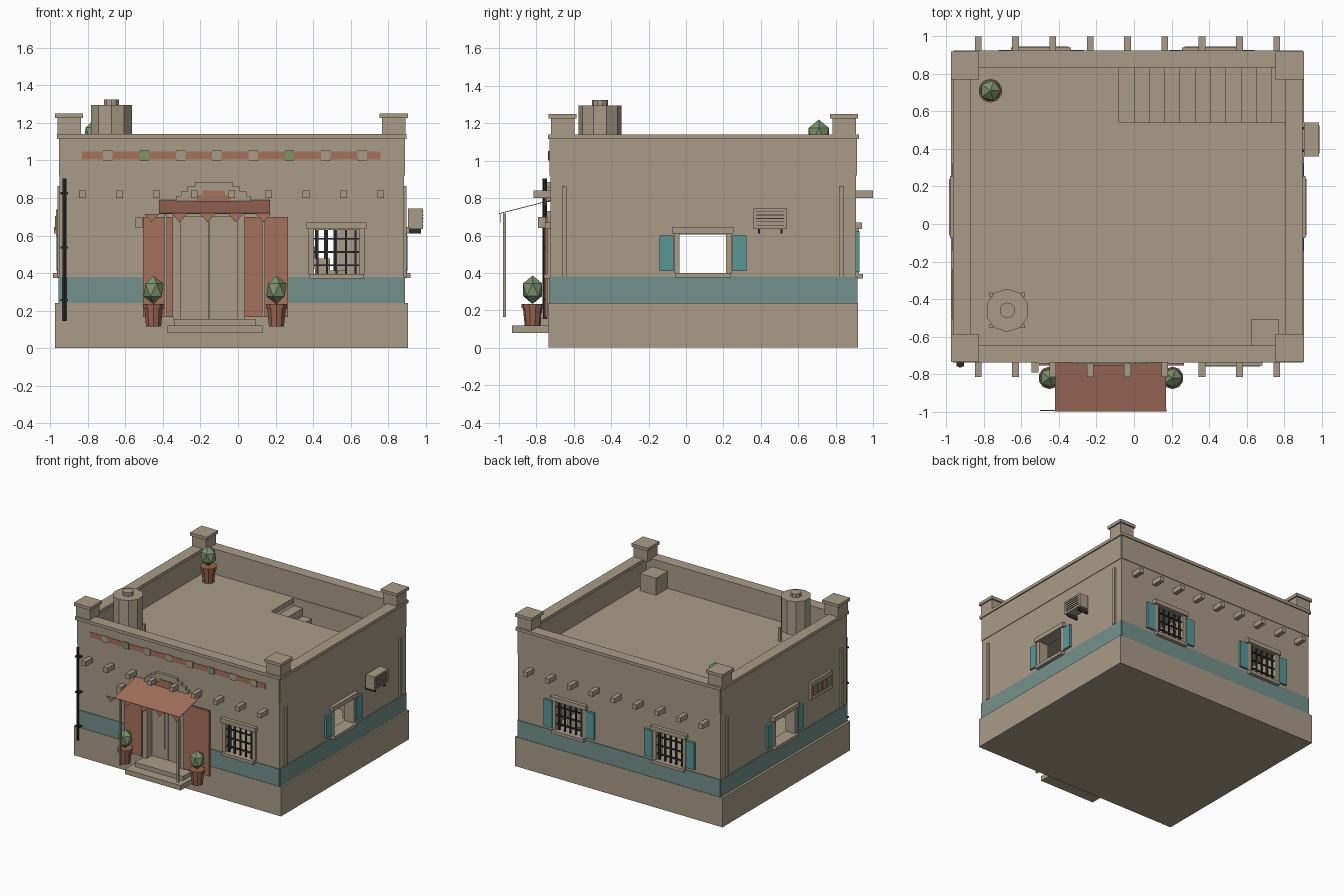
import bpy, bmesh, math
from mathutils import Matrix, Vector

if "Cube" in bpy.data.objects:
    bpy.data.objects.remove(bpy.data.objects["Cube"])


def material(name, *rgb):
    m = bpy.data.materials.new(name)
    m.use_nodes = True
    m.diffuse_color = (*rgb, 1)
    shader = m.node_tree.nodes["Principled BSDF"]
    shader.inputs["Base Color"].default_value = (*rgb, 1)
    shader.inputs["Roughness"].default_value = 0.9
    return m


ADOBE = material("adobe plaster", .40, .335, .25)
BAND = material("faded teal paint", .175, .285, .265)
TEAL = material("teal shutter", .1, .31, .31)
CLAY = material("terracotta", .376, .165, .11)
POT = material("pot clay", .31, .125, .08)
GREEN = material("sage green", .2, .29, .15)
IRON = material("dark iron", .03, .03, .033)


def finish(name, bm, mat):
    bmesh.ops.recalc_face_normals(bm, faces=bm.faces)
    mesh = bpy.data.meshes.new(name)
    bm.to_mesh(mesh)
    bm.free()
    mesh.materials.append(mat)
    ob = bpy.data.objects.new(name, mesh)
    bpy.context.collection.objects.link(ob)
    return ob


def box(name, x0, x1, y0, y1, z0, z1, mat=ADOBE):
    bm = bmesh.new()
    size = Matrix.Diagonal((x1 - x0, y1 - y0, z1 - z0, 1))
    mid = Matrix.Translation(((x0 + x1) / 2, (y0 + y1) / 2, (z0 + z1) / 2))
    bmesh.ops.create_cube(bm, size=1, matrix=mid @ size)
    return finish(name, bm, mat)


def prism(name, points, offset, mat=ADOBE):
    """Flat outline pushed along an offset."""
    bm = bmesh.new()
    face = bm.faces.new([bm.verts.new(p) for p in points])
    out = bmesh.ops.extrude_face_region(bm, geom=[face])["geom"]
    verts = [v for v in out if isinstance(v, bmesh.types.BMVert)]
    bmesh.ops.translate(bm, verts=verts, vec=offset)
    return finish(name, bm, mat)


def drum(name, x, y, z0, z1, r0, r1, sides, mat=ADOBE):
    bm = bmesh.new()
    bmesh.ops.create_cone(bm, cap_ends=True, segments=sides, radius1=r0, radius2=r1,
                          depth=z1 - z0, matrix=Matrix.Translation((x, y, (z0 + z1) / 2)))
    return finish(name, bm, mat)


def cut(ob, *bounds):
    cutter = box("cutter", *bounds)
    cutter.hide_render = True
    mod = ob.modifiers.new("opening", "BOOLEAN")
    mod.operation, mod.solver, mod.object = "DIFFERENCE", "EXACT", cutter
    bpy.context.view_layer.objects.active = ob
    bpy.ops.object.modifier_apply(modifier=mod.name)
    bpy.data.objects.remove(cutter)


# Wall planes: left, right, front, back
L, R, F, B = -.95, .885, -.725, .91
T = .07
FLOOR, ROOF = .155, .93


def on_wall(side, u0, u1, d0, d1):
    """Bounds in plan for a piece at u along a wall, d outward from it."""
    if side == "front":
        return u0, u1, F - d1, F - d0
    if side == "back":
        return u0, u1, B + d0, B + d1
    if side == "right":
        return R + d0, R + d1, u0, u1
    return L - d1, L - d0, u0, u1


def wall_box(name, side, u0, u1, d0, d1, z0, z1, mat=ADOBE):
    return box(f"{side}_{name}", *on_wall(side, u0, u1, d0, d1), z0, z1, mat)


# Hollow house body on a wider plinth
plinth = box("plinth", -.975, .905, -.735, .92, 0, .24)
walls = box("walls", L, R, F, B, .24, .92)
door_hole = (-.34, .03, -1, F + T + .05, FLOOR, .71)
for part in (plinth, walls):
    cut(part, L + T, R - T, F + T, B - T, FLOOR, 1)
    cut(part, *door_hole)

# Painted band, broken at the door
for side, a, b in (("front", L, -.34), ("front", .03, R), ("back", L, R),
                   ("left", F, B), ("right", F, B)):
    wall_box("painted_band", side, a, b, -.01, .006, .24, .38, BAND)

# Roof deck with stair opening, and stairs going down
deck = box("roof_deck", L + .01, R - .01, F + .01, B - .01, .89, ROOF)
cut(deck, -.08, .815, .54, .835, .8, 1)
STEPS = 11
rise = (ROOF - FLOOR) / (STEPS + 1)
for i in range(STEPS):
    top = ROOF - rise * (i + 1)
    x = -.08 + i * .0815
    box("stair", x, x + .0815, .54, .835, max(FLOOR, top - .12), top)

# Parapet and coping
for side, a, b in (("front", L, R), ("back", L, R), ("left", F, B), ("right", F, B)):
    wall_box("parapet", side, a, b, -T, .005, .92, 1.12)
    wall_box("coping", side, a - .012, b + .012, -T - .008, .014, 1.115, 1.14)

# Corner posts with caps
for x in (-.9, .83):
    for y in (-.66, .845):
        for name, r, z0, z1 in (("post", .063, 1.13, 1.23), ("post_cap", .075, 1.225, 1.25)):
            box(f"corner_{name}", x - r, x + r, y - r, y + r, z0, z1)


# Windows
def window(side, c, half, z0, z1, bars, shutters):
    cut(walls, *on_wall(side, c - half, c + half, -.2, .1), z0, z1)
    wall_box("lintel", side, c - half - .04, c + half + .04, -.02, .03, z1 + .005, z1 + .04)
    wall_box("sill", side, c - half - .025, c + half + .025, -.02, .035, z0 - .025, z0)
    for s in (-1, 1):
        j0, j1 = sorted((c + s * half, c + s * (half + .03)))
        wall_box("jamb", side, j0, j1, -.03, .015, z0, z1 + .005)
        if shutters:
            s0, s1 = sorted((c + s * (half + .033), c + s * (half + .108)))
            wall_box("shutter", side, s0, s1, 0, .018, z0 + .01, z1 - .005, TEAL)
    if bars:
        for i in range(5):
            u = c + (i - 2) * half * .42
            wall_box("bar", side, u - .006, u + .006, -.012, 0, z0, z1, IRON)
        for i in range(3):
            z = z0 + (z1 - z0) * (.2 + .3 * i)
            wall_box("crossbar", side, c - half, c + half, -.01, .002, z - .005, z + .005, IRON)


window("front", .525, .12, .395, .63, True, False)
for c in (-.495, .415):
    window("back", c, .12, .395, .63, True, True)
for side in ("left", "right"):
    window(side, .09, .125, .4, .605, False, True)
    for u in (-.65, .83):
        wall_box("corner_strip", side, u - .012, u + .012, 0, .013, .38, .865)

# Beam ends
for side in ("front", "back"):
    for i in range(9):
        u = -.83 + i * .1988
        wall_box("beam_end", side, u - .018, u + .018, -.02, .09, .8, .84)

# Tile frieze on the front
wall_box("frieze", "front", -.83, .76, 0, .009, 1.005, 1.047, CLAY)
for i in range(8):
    u = -.693 + i * .1935
    wall_box("frieze_tile", "front", u - .025, u + .025, 0, .014, 1, 1.052,
             GREEN if i in (1, 5) else ADOBE)

# Double door and surround
for s in (-1, 1):
    a, b = sorted((-.155 + s * .002, -.155 + s * .15))
    wall_box("door_leaf", "front", a, b, -.065, -.045, FLOOR, .7)
    wall_box("door_panel", "front", a + .03, b - .03, -.046, -.041, .24, .66)
    a, b = sorted((-.155 + s * .15, -.155 + s * .19))
    wall_box("door_jamb", "front", a, b, -.07, .02, FLOOR, .71)
    a, b = sorted((-.155 + s * .19, -.12 + s * .387))
    wall_box("curtain", "front", a, b, .015, .03, .165, .7, CLAY)
    u = -.125 + s * .262
    box("awning_pole", u - .008, u + .008, -.978, -.962, .165, .718)
wall_box("door_head", "front", -.345, .035, -.07, .02, .7, .73)

# Stepped crest above the door
half_steps = ((.2, .78), (.2, .81), (.175, .81), (.175, .835), (.14, .835),
              (.14, .86), (.1, .86), (.1, .885))
crest = [(-.13 + u, F, z) for u, z in half_steps]
crest += [(-.13 - u, F, z) for u, z in reversed(half_steps)]
prism("door_crest", crest, (0, -.022, 0))
wall_box("crest_panel", "front", -.22, -.04, .02, .028, .76, .815, CLAY)
wall_box("crest_panel_top", "front", -.19, -.07, .02, .028, .815, .84, CLAY)

# Awning and pennants
prism("awning", [(-.42, -1, .715), (.17, -1, .715), (.17, F, .785), (-.42, F, .785)],
      (0, 0, .004), CLAY)
for i in range(5):
    u = -.46 + i * .149
    prism("pennant", [(u - .04, -.995, .715), (u + .04, -.995, .715), (u, -.995, .67)],
          (0, .003, 0), CLAY)

# Entrance steps
box("lower_step", -.375, .13, -.93, F, .08, .12)
box("upper_step", -.34, .095, -.85, F, .12, FLOOR)


# Potted plants
def plant(x, y, z, k):
    drum("pot", x, y, z, z + .1 * k, .042 * k, .052 * k, 10, POT)
    drum("pot_rim", x, y, z + .095 * k, z + .12 * k, .058 * k, .06 * k, 10, POT)
    bm = bmesh.new()
    bmesh.ops.create_icosphere(bm, subdivisions=1, radius=1)
    place = Matrix.Translation((x, y, z + .195 * k))
    bmesh.ops.transform(bm, verts=bm.verts,
                        matrix=place @ Matrix.Diagonal((.06 * k, .06 * k, .076 * k, 1)))
    finish("shrub", bm, GREEN)


plant(-.45, -.82, .115, 1)
plant(.205, -.82, .115, 1)
plant(-.765, .71, ROOF, 1.07)

# Water tank on legs
tx, ty = -.675, -.46
drum("water_tank", tx, ty, 1.02, 1.295, .115, .115, 10)
drum("tank_cap", tx, ty, 1.295, 1.325, .042, .042, 10)
for sx in (-.085, .085):
    for sy in (-.085, .085):
        box("tank_leg", tx + sx - .01, tx + sx + .01, ty + sy - .01, ty + sy + .01, ROOF, 1.04)

# Roof hatch box
box("roof_box", .625, .77, -.655, -.505, ROOF, 1.07)

# Air conditioner with louvres and brackets
wall_box("air_conditioner", "right", .36, .54, .02, .1, .635, .745)
for i in range(5):
    z = .655 + i * .018
    wall_box("louvre", "right", .375, .525, .1, .104, z - .002, z + .002, IRON)
for u in (.39, .51):
    wall_box("bracket", "right", u - .006, u + .006, 0, .09, .61, .636, IRON)

# Tile plaque on the left wall
wall_box("plaque", "left", -.51, -.24, 0, .02, .595, .74)
for i in range(4):
    u = -.465 + i * .06
    wall_box("plaque_tile", "left", u - .025, u + .025, .02, .026, .63, .705,
             CLAY if i % 2 else GREEN)

# Downpipe and wall lamp box
drum("downpipe", -.925, F - .03, .145, .905, .011, .011, 8, IRON)
for z in (.25, .53, .82):
    wall_box("pipe_clip", "front", -.945, -.905, 0, .035, z, z + .012, IRON)
wall_box("lamp_box", "front", -.547, -.51, 0, .065, .64, .7)
